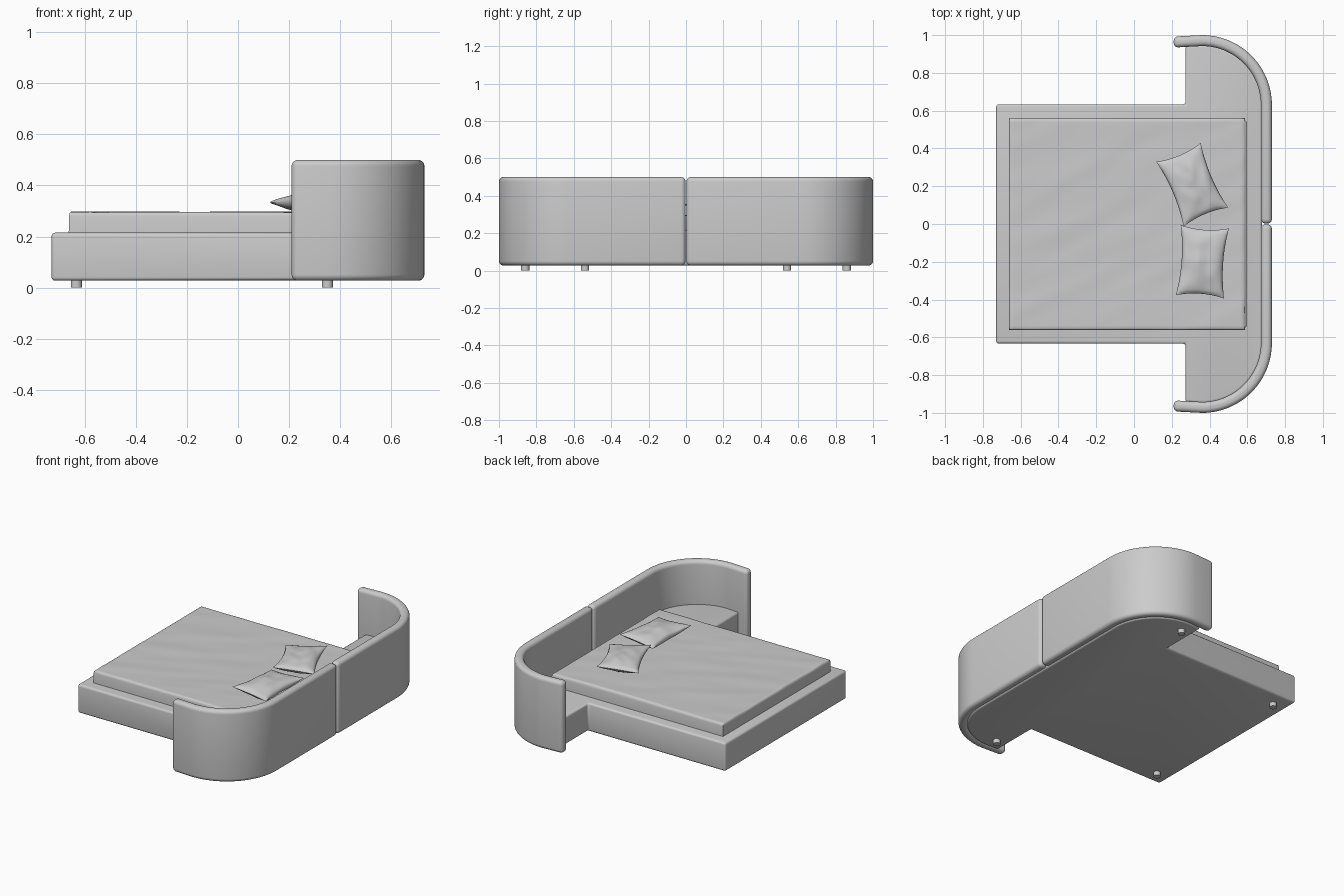
import bpy, bmesh, math
from mathutils import Vector, noise

if "Cube" in bpy.data.objects:
    bpy.data.objects.remove(bpy.data.objects["Cube"])


def finish(name, bm, angle=40):
    bmesh.ops.recalc_face_normals(bm, faces=bm.faces)
    me = bpy.data.meshes.new(name)
    bm.to_mesh(me)
    bm.free()
    ob = bpy.data.objects.new(name, me)
    bpy.context.collection.objects.link(ob)
    bpy.ops.object.select_all(action='DESELECT')
    bpy.context.view_layer.objects.active = ob
    ob.select_set(True)
    bpy.ops.object.shade_smooth_by_angle(angle=math.radians(angle))
    return ob


def prism(name, outline, z0, z1, bevel, segments=4):
    """Extrude a plan outline upwards and round its sharp edges."""
    bm = bmesh.new()
    face = bm.faces.new([bm.verts.new((x, y, z0)) for x, y in outline])
    ext = bmesh.ops.extrude_face_region(bm, geom=[face])
    top = [v for v in ext['geom'] if isinstance(v, bmesh.types.BMVert)]
    bmesh.ops.translate(bm, verts=top, vec=(0, 0, z1 - z0))
    bmesh.ops.recalc_face_normals(bm, faces=bm.faces)
    sharp = [e for e in bm.edges if e.calc_face_angle(0) > math.radians(30)]
    bmesh.ops.bevel(bm, geom=sharp, offset=bevel, segments=segments,
                    profile=0.5, affect='EDGES', clamp_overlap=True)
    return finish(name, bm)


def arc(r, n=28):
    """Quarter turn of the headboard corner, from side to back."""
    return [(0.36 + r * math.sin(i / n * math.pi / 2),
             0.63 + r * math.cos(i / n * math.pi / 2)) for i in range(n + 1)]


# Curved headboard: two mirrored upholstered halves meeting at a seam
outer = [(0.21, 0.992)] + arc(0.37) + [(0.73, 0.002)]
inner = [(0.21, 0.934)] + arc(0.312) + [(0.672, 0.002)]
for side, s in (("left", 1), ("right", -1)):
    outline = [(x, y * s) for x, y in outer + inner[::-1]]
    prism("headboard_" + side, outline, 0.027, 0.50, 0.024, 5)

# Platform base with side shelves that fill the headboard curve
half = [(-0.73, 0.633), (0.272, 0.633), (0.272, 0.942)] + arc(0.318)
prism("platform_base", half + [(x, -y) for x, y in reversed(half)],
      0.027, 0.215, 0.014)

# Feet
for x, y in ((-0.633, 0.54), (0.35, 0.86)):
    for s in (1, -1):
        bm = bmesh.new()
        bmesh.ops.create_cone(bm, cap_ends=True, segments=24, radius1=0.022,
                              radius2=0.022, depth=0.04)
        bmesh.ops.translate(bm, verts=bm.verts, vec=(x, y * s, 0.02))
        finish("foot", bm)

# Mattress core
prism("mattress", [(-0.65, -0.55), (0.595, -0.55), (0.595, 0.55), (-0.65, 0.55)],
      0.205, 0.290, 0.012)

# Fitted cover: softly wrinkled top with a turned-down skirt
bm = bmesh.new()
N = 70
bmesh.ops.create_grid(bm, x_segments=N, y_segments=N, size=1)
for v in bm.verts:
    x, y = v.co.x * 0.617 - 0.037, v.co.y * 0.553
    wrinkle = noise.noise(Vector((x * 2 + y * 2, (y - x * 0.5) * 9, 1.7)))
    v.co = (x, y, 0.296 + 0.003 * wrinkle)
rim = [e for e in bm.edges if e.is_boundary]
for grow, z in ((0.005, 0.292), (0.008, 0.28), (0.009, 0.21)):
    ext = bmesh.ops.extrude_edge_only(bm, edges=rim)['geom']
    rim = [e for e in ext if isinstance(e, bmesh.types.BMEdge)]
    base = 0.0 if grow == 0.005 else (0.005 if grow == 0.008 else 0.008)
    for v in [g for g in ext if isinstance(g, bmesh.types.BMVert)]:
        k = grow - base
        if abs(v.co.x + 0.037) > 0.6165:
            v.co.x += math.copysign(k, v.co.x)
        if abs(v.co.y) > 0.5525:
            v.co.y += math.copysign(k, v.co.y)
        v.co.z = z
finish("mattress_cover", bm, 60)


# Pillows: two puffed sheets joined along a pinched rim
def pillow(name, x, y, turn, seed):
    bm = bmesh.new()
    for s in (1, -1):
        verts = bmesh.ops.create_grid(bm, x_segments=32, y_segments=32, size=1)['verts']
        for v in verts:
            u, w = v.co.x, v.co.y
            puff = max(0, (1 - u * u) * (1 - w * w))
            crease = 1 + 0.25 * noise.noise(Vector((u * 2, w * 2, seed + s)))
            px = u * 0.128 * (1 - 0.14 * (1 - w * w))
            py = w * 0.186 * (1 - 0.09 * (1 - u * u))
            lift = 0.010 * u * w + 0.006 * (u * u + w * w)
            v.co = (px, py, lift + s * 0.042 * puff ** 0.5 * crease)
    bmesh.ops.remove_doubles(bm, verts=bm.verts, dist=0.0005)
    ob = finish(name, bm, 70)
    ob.location = (x, y, 0.332)
    ob.rotation_euler.z = math.radians(turn)


pillow("pillow_left", 0.308, 0.208, 23, 3.1)
pillow("pillow_right", 0.362, -0.20, -4, 8.4)
